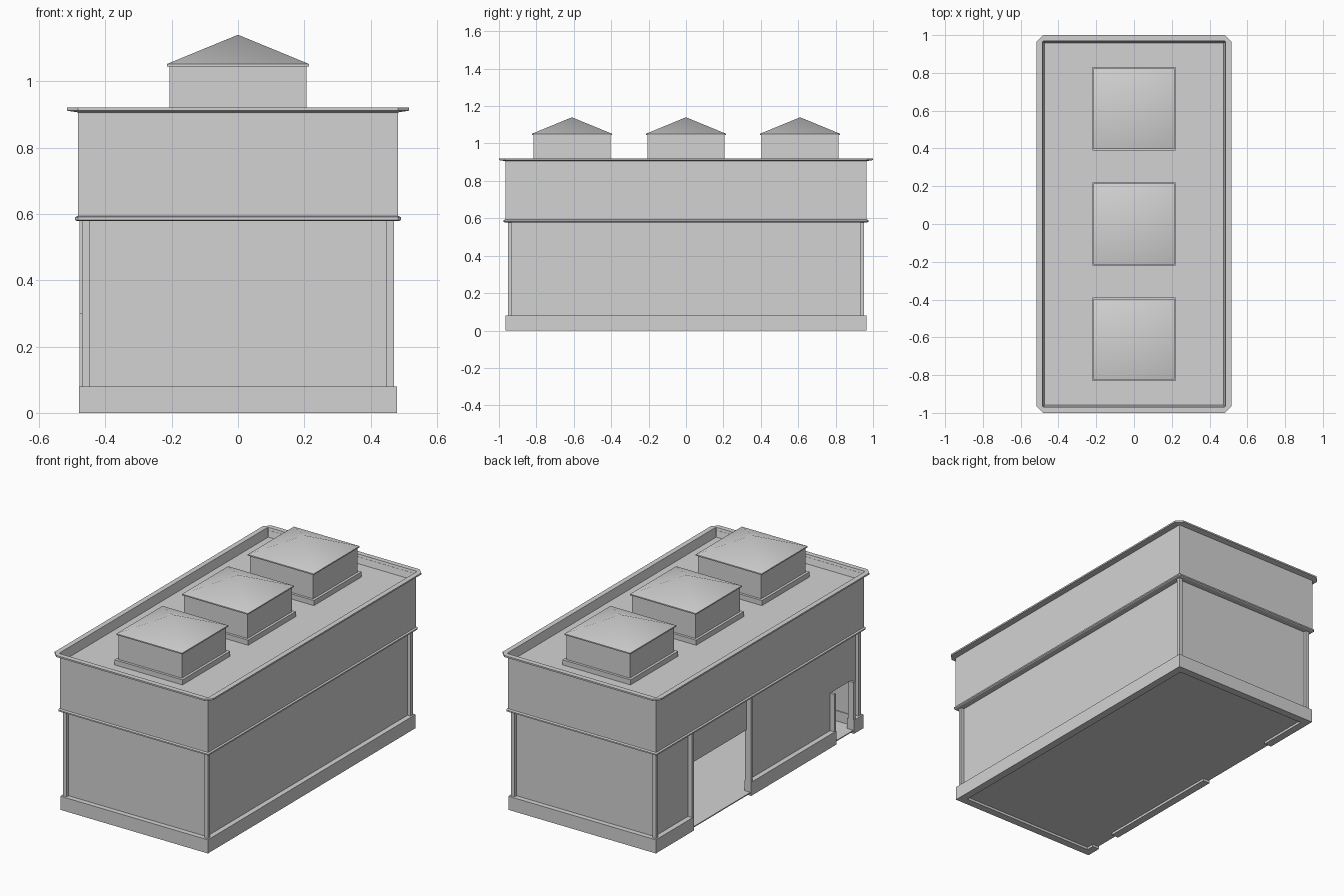
import bpy
import bmesh
import math

cube = bpy.data.objects.get("Cube")
if cube:
    bpy.data.objects.remove(cube)

grey = bpy.data.materials.new("light_grey")
grey.use_nodes = True
shade = (0.65, 0.65, 0.65, 1)
grey.diffuse_color = shade
grey.node_tree.nodes["Principled BSDF"].inputs["Base Color"].default_value = shade


def finish(name, bm):
    bmesh.ops.recalc_face_normals(bm, faces=bm.faces)
    mesh = bpy.data.meshes.new(name)
    bm.to_mesh(mesh)
    bm.free()
    mesh.materials.append(grey)
    obj = bpy.data.objects.new(name, mesh)
    bpy.context.collection.objects.link(obj)
    return obj


def add_box(bm, xs, ys, zs):
    corners = bmesh.ops.create_cube(bm, size=1)["verts"]
    for v in corners:
        v.co = [lim[0] if c < 0 else lim[1] for c, lim in zip(v.co, (xs, ys, zs))]


def boxes(name, specs):
    bm = bmesh.new()
    for spec in specs:
        add_box(bm, *spec)
    return finish(name, bm)


def loft(name, sections, closed=False):
    """Stack chamfered rectangles given as (half x, half y, z, chamfer)."""
    bm = bmesh.new()
    rings = []
    for hx, hy, z, c in sections:
        pts = [(hx, hy - c), (hx - c, hy), (c - hx, hy), (-hx, hy - c),
               (-hx, c - hy), (c - hx, -hy), (hx - c, -hy), (hx, c - hy)]
        rings.append([bm.verts.new((x, y, z)) for x, y in pts])
    pairs = list(zip(rings, rings[1:]))
    if closed:
        pairs.append((rings[-1], rings[0]))
    else:
        bm.faces.new(rings[0])
        bm.faces.new(rings[-1])
    for a, b in pairs:
        for i in range(8):
            j = (i + 1) % 8
            bm.faces.new((a[i], a[j], b[j], b[i]))
    bmesh.ops.remove_doubles(bm, verts=bm.verts, dist=1e-5)
    return finish(name, bm)


# Main dimensions: door openings are (y start, y end, height) on the -x side
doors = [(-0.875, -0.71, 0.30), (0.08, 0.61, 0.38)]
plinth_top, band_z, roof_z = 0.08, 0.582, 0.87
wall_x, wall_y = 0.45, 0.935


def solid_spans(end):
    edges = [-end] + [y for d in doors for y in d[:2]] + [end]
    return list(zip(edges[::2], edges[1::2]))


def enclosure(name, x, y, t, zs, extra=()):
    """Four walls, with the door gaps left open on the -x side."""
    specs = [((x - t, x), (-y, y), zs)]
    specs += [((t - x, x - t), ys, zs) for ys in ((-y, t - y), (y - t, y))]
    specs += [((-x, t - x), span, zs) for span in solid_spans(y)]
    return boxes(name, specs + list(extra))


# Plinth, floor and lower walls
enclosure("plinth", 0.48, 0.965, 0.045, (0, plinth_top))
boxes("floor", [((-0.475, 0.475), (-0.96, 0.96), (0.014, 0.02))])
lintels = [((-wall_x, 0.01 - wall_x), (a, b), (h, band_z)) for a, b, h in doors]
enclosure("lower_walls", wall_x, wall_y, 0.01, (plinth_top, band_z), lintels)

# Corner posts
posts = []
for sx in (-1, 1):
    for sy in (-1, 1):
        posts.append((sorted((sx * 0.448, sx * 0.47)),
                      sorted((sy * 0.932, sy * 0.952)), (plinth_top, band_z)))
boxes("corner_posts", posts)

# Door jambs
jambs = []
for (a, b, h), top in zip(doors, (0.30, band_z)):
    for ys in ((a - 0.015, a), (b, b + 0.015)):
        jambs.append(((-0.478, -0.44), ys, (0.02, top)))
boxes("door_jambs", jambs)

# Band, upper storey, sunken roof and cornice
loft("band", [(0.485, 0.968, band_z - 0.004, 0.004), (0.491, 0.976, band_z, 0.008),
              (0.491, 0.976, 0.59, 0.008), (0.483, 0.966, 0.594, 0.004)])
boxes("upper_storey", [((-0.482, 0.482), (-0.966, 0.966), (0.585, roof_z))])
loft("parapet_and_cornice", [
    (0.482, 0.966, roof_z, 0), (0.482, 0.966, 0.906, 0),
    (0.515, 1.0, 0.911, 0.033), (0.515, 1.0, 0.92, 0.033),
    (0.485, 0.97, 0.92, 0.005), (0.474, 0.958, roof_z, 0)], closed=True)


# Roof lanterns with curb, body and hipped cap
def lantern(label, y):
    curb = loft(label + "_curb", [(0.221, 0.221, roof_z, 0), (0.221, 0.221, 0.9, 0)])
    body = loft(label + "_body", [(0.206, 0.206, 0.88, 0), (0.206, 0.206, 1.047, 0)])
    bm = bmesh.new()
    add_box(bm, (-0.214, 0.214), (-0.214, 0.214), (1.045, 1.052))
    top = max(bm.faces, key=lambda f: f.calc_center_median().z)
    apex = bmesh.ops.poke(bm, faces=[top])["verts"][0]
    apex.co.z = 1.14
    cap = finish(label + "_cap", bm)
    for obj in (curb, body, cap):
        obj.location.y = y
    bpy.ops.object.select_all(action="DESELECT")
    cap.select_set(True)
    bpy.context.view_layer.objects.active = cap
    bpy.ops.object.shade_smooth_by_angle(angle=math.radians(40))


for label, y in (("front_lantern", -0.61), ("middle_lantern", 0), ("back_lantern", 0.61)):
    lantern(label, y)
